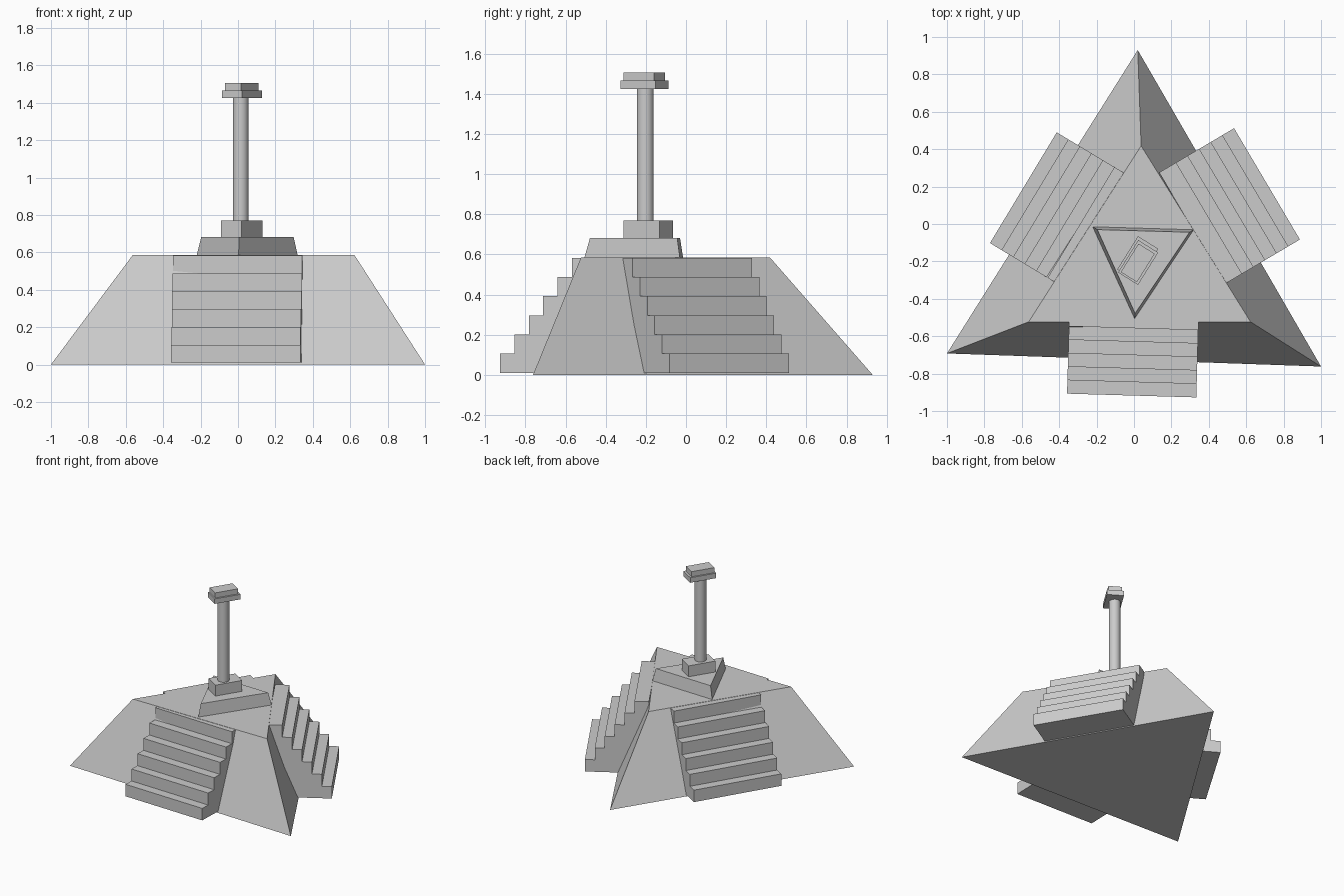
import bpy, bmesh
from math import radians, cos, sin, atan2
from mathutils import Vector

if "Cube" in bpy.data.objects:
    bpy.data.objects.remove(bpy.data.objects["Cube"])


def finish(name, bm):
    bmesh.ops.recalc_face_normals(bm, faces=bm.faces)
    mesh = bpy.data.meshes.new(name)
    bm.to_mesh(mesh)
    bm.free()
    obj = bpy.data.objects.new(name, mesh)
    bpy.context.collection.objects.link(obj)
    return obj


def loft(name, lower, upper):
    """Closed solid between two matching outlines of 3D points."""
    bm = bmesh.new()
    a = [bm.verts.new(p) for p in lower]
    b = [bm.verts.new(p) for p in upper]
    bm.faces.new(a)
    bm.faces.new(b)
    n = len(a)
    for i in range(n):
        j = (i + 1) % n
        bm.faces.new((a[i], a[j], b[j], b[i]))
    return finish(name, bm)


def at_height(points, z):
    return [(x, y, z) for x, y in points]


def slab(name, center, length, width, z0, z1, angle):
    c, s = cos(angle), sin(angle)
    pts = []
    for u, v in ((-1, -1), (1, -1), (1, 1), (-1, 1)):
        x, y = u * length / 2, v * width / 2
        pts.append((center[0] + x * c - y * s, center[1] + x * s + y * c))
    return loft(name, at_height(pts, z0), at_height(pts, z1))


def staircase(name, left, right, depth):
    """Six steps; left and right are the outer ground corners."""
    left, right = Vector((*left, 0)), Vector((*right, 0))
    along = (right - left).normalized()
    inward = Vector((-along.y, along.x, 0))
    run, rise, base = 0.072, 0.0955, 0.01
    profile = [(depth, base)]
    for i in range(6):
        profile.append((i * run, base + i * rise))
        profile.append((i * run, base + (i + 1) * rise))
    profile.append((depth, base + 6 * rise))
    sides = [[corner + inward * d + Vector((0, 0, z)) for d, z in profile]
             for corner in (left, right)]
    return loft(name, *sides)


# Three-sided main body, slightly twisted
loft("pyramid_body",
     at_height([(-1, -0.692), (1, -0.762), (0.02, 0.93)], 0),
     at_height([(-0.563, -0.523), (0.623, -0.523), (0.038, 0.418)], 0.585))

# One stair on each face
staircase("front_stairs", (-0.358, -0.907), (0.333, -0.927), 0.45)
staircase("right_stairs", (0.887, -0.083), (0.535, 0.512), 0.465)
staircase("left_stairs", (-0.413, 0.49), (-0.77, -0.102), 0.46)

# Triangular platform, turned the other way
loft("platform",
     at_height([(-0.222, -0.014), (0.003, -0.507), (0.32, -0.03)], 0.58),
     at_height([(-0.196, -0.03), (0.006, -0.478), (0.297, -0.044)], 0.683))

# Column with its plinth and two-layer capital
turn = radians(58)
slab("plinth", (0.02, -0.188), 0.21, 0.128, 0.68, 0.77, turn)
slab("capital_lower", (0.022, -0.206), 0.204, 0.126, 1.425, 1.465, turn)
slab("capital_upper", (0.02, -0.208), 0.179, 0.102, 1.465, 1.506, turn)

bpy.ops.mesh.primitive_cylinder_add(vertices=32, radius=0.042, depth=0.67,
                                    location=(0.014, -0.203, 1.095))
bpy.context.object.name = "column"
bpy.ops.object.shade_smooth_by_angle()
